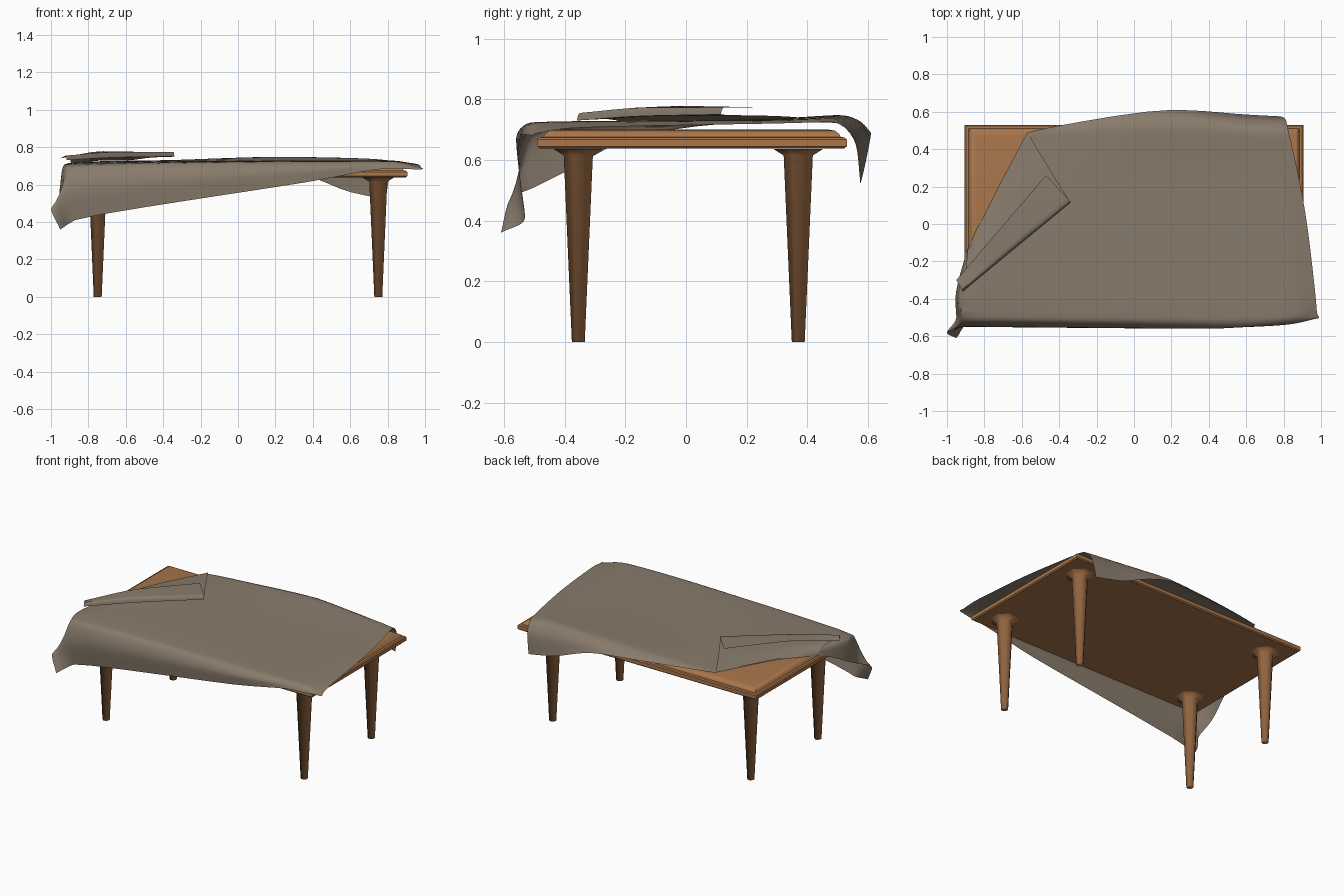
import bpy
import bmesh
import math

cube = bpy.data.objects.get("Cube")
if cube:
    bpy.data.objects.remove(cube, do_unlink=True)


def make_material(name, color):
    mat = bpy.data.materials.new(name)
    mat.use_nodes = True
    mat.diffuse_color = color
    shader = mat.node_tree.nodes["Principled BSDF"]
    shader.inputs["Base Color"].default_value = color
    shader.inputs["Roughness"].default_value = 0.8
    return mat


wood = make_material("warm wood", (0.40, 0.18, 0.07, 1))
fabric = make_material("taupe fabric", (0.25, 0.20, 0.15, 1))


def finish(bm, name, mat, angle):
    """Turn a bmesh into an object, smooth-shaded below the given angle."""
    mesh = bpy.data.meshes.new(name)
    bm.to_mesh(mesh)
    bm.free()
    mesh.materials.append(mat)
    obj = bpy.data.objects.new(name, mesh)
    bpy.context.collection.objects.link(obj)
    bpy.ops.object.select_all(action="DESELECT")
    obj.select_set(True)
    bpy.context.view_layer.objects.active = obj
    bpy.ops.object.shade_smooth_by_angle(angle=math.radians(angle))
    return obj


def bridge(bm, rings):
    """Join closed rings of equal length with quads."""
    for low, high in zip(rings, rings[1:]):
        n = len(low)
        for i in range(n):
            k = (i + 1) % n
            bm.faces.new((low[i], low[k], high[k], high[i]))


def slopes(values):
    """Slopes that never overshoot the given values."""
    d = [b - a for a, b in zip(values, values[1:])]
    inner = [2 * a * b / (a + b) if a * b > 0 else 0 for a, b in zip(d, d[1:])]
    return [d[0]] + inner + [d[-1]]


def smooth_line(points, steps):
    """Resample a row of points along a smooth curve."""
    axes = []
    for values in zip(*points):
        m = slopes(values)
        line = []
        for i in range(len(values) - 1):
            a, b = values[i], values[i + 1]
            for s in range(steps):
                t = s / steps
                ease = t * t * (3 - 2 * t)
                line.append(a + (b - a) * ease
                            + m[i] * t * (1 - t) ** 2
                            - m[i + 1] * t * t * (1 - t))
        axes.append(line + [values[-1]])
    return list(zip(*axes))


def loft(name, rails, steps, angle):
    """Skin a smooth open sheet over rails."""
    rows = [smooth_line(rail, steps) for rail in rails]
    columns = [smooth_line(col, steps) for col in zip(*rows)]
    bm = bmesh.new()
    grid = [[bm.verts.new(p) for p in col] for col in columns]
    for a, b in zip(grid, grid[1:]):
        for i in range(len(a) - 1):
            bm.faces.new((a[i], b[i], b[i + 1], a[i + 1]))
    return finish(bm, name, fabric, angle)


# Table top: a slab with a stepped, rounded upper rim
def table_top():
    bm = bmesh.new()
    rings = []
    profile = ((0.008, 0.638), (0, 0.645), (0, 0.668), (0.006, 0.674),
               (0.02, 0.676), (0.026, 0.687), (0.04, 0.697), (0.06, 0.70))
    for inset, z in profile:
        x, y = 0.905 - inset, 0.51 - inset
        rings.append([bm.verts.new((sx * x, 0.02 + sy * y, z))
                      for sx, sy in ((-1, -1), (1, -1), (1, 1), (-1, 1))])
    bridge(bm, rings)
    bm.faces.new(rings[0][::-1])
    bm.faces.new(rings[-1])
    finish(bm, "table_top", wood, 35)


# Legs: tapered octagons that flare softly into the underside
def leg(name, x, y):
    bm = bmesh.new()
    rings = []
    for radius, z in ((0.023, 0), (0.052, 0.615), (0.09, 0.637)):
        ring = []
        for i in range(8):
            a = math.radians(45 * i + 22.5)
            ring.append(bm.verts.new((x + radius * math.cos(a),
                                      y + radius * math.sin(a), z)))
        rings.append(ring)
    bridge(bm, rings)
    bm.faces.new(rings[0][::-1])
    finish(bm, name, wood, 180)


table_top()
for side, x in (("left", 0.75), ("right", -0.75)):
    for end, y in (("front", -0.355), ("back", 0.37)):
        leg(f"{end}_{side}_leg", x, y)

# Draped cloth: rails from the front hem, over the top, to the back hem
cloth_rails = [
    [(-.95, -.61, .36), (-.87, -.53, .41), (.35, -.555, .61), (.8, -.54, .685), (.98, -.505, .68)],
    [(-1, -.58, .47), (-.89, -.55, .56), (.35, -.56, .67), (.8, -.53, .705), (.99, -.5, .685)],
    [(-.95, -.5, .51), (-.91, -.51, .69), (.3, -.515, .722), (.8, -.5, .724), (.98, -.48, .69)],
    [(-.955, -.4, .56), (-.93, -.41, .705), (.25, -.42, .727), (.8, -.4, .727), (.97, -.38, .705)],
    [(-.895, -.15, .68), (-.86, -.12, .72), (.22, -.08, .73), (.78, -.03, .73), (.925, 0, .715)],
    [(-.74, .16, .72), (-.68, .18, .725), (.2, .25, .735), (.75, .28, .732), (.875, .28, .72)],
    [(-.58, .47, .724), (-.5, .475, .724), (.2, .5, .748), (.7, .48, .738), (.83, .48, .725)],
    [(-.572, .48, .723), (-.49, .495, .722), (.2, .57, .73), (.66, .56, .67), (.81, .56, .65)],
    [(-.565, .49, .722), (-.48, .51, .72), (.2, .61, .69), (.6, .585, .56), (.79, .575, .52)],
]
loft("draped_cloth", cloth_rails, 5, 60)

# Turned-back corner: folded over the cloth, then doubled back on itself
flap_rails = [
    [(-.89, -.14, .70), (-.74, .17, .728), (-.57, .49, .73)],
    [(-.9, -.26, .735), (-.69, .01, .743), (-.455, .3, .745)],
    [(-.915, -.36, .73), (-.65, -.14, .745), (-.34, .115, .75)],
    [(-.92, -.35, .755), (-.65, -.125, .773), (-.345, .125, .773)],
    [(-.95, -.3, .74), (-.72, -.03, .778), (-.47, .26, .773)],
]
loft("folded_corner", flap_rails, 4, 50)
